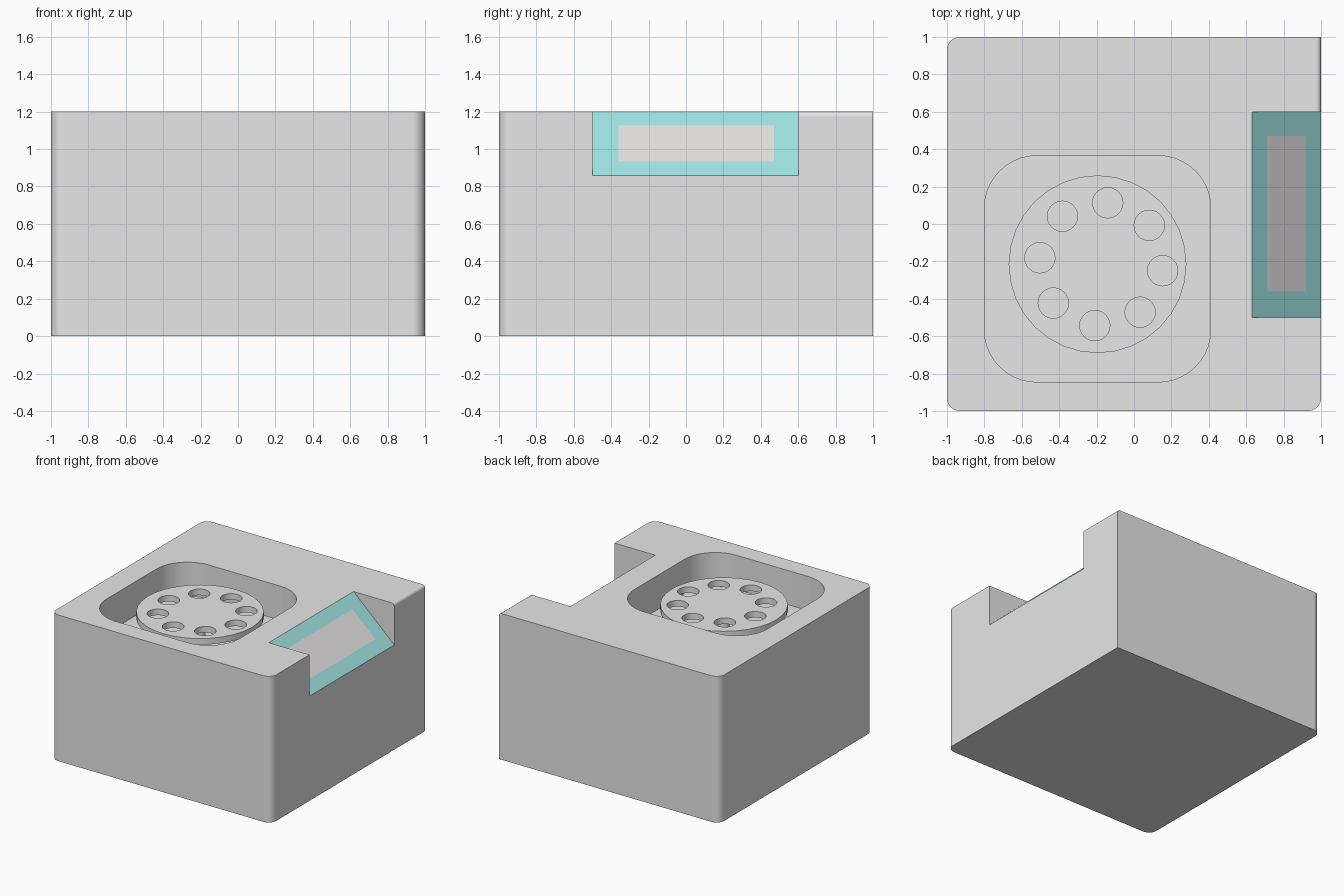
import bpy, bmesh, math
from mathutils import Vector

if "Cube" in bpy.data.objects:
    bpy.data.objects.remove(bpy.data.objects["Cube"], do_unlink=True)


def material(name, rgb):
    m = bpy.data.materials.new(name)
    m.use_nodes = True
    m.diffuse_color = (*rgb, 1)
    m.node_tree.nodes["Principled BSDF"].inputs["Base Color"].default_value = (*rgb, 1)
    return m


GREY = material("body grey", (0.8, 0.8, 0.8))
TEAL = material("trim teal", (0.43, 0.95, 0.93))
PALE = material("display pale grey", (0.87, 0.84, 0.84))


def prism(name, outline, start, height, axis="Z"):
    """Extrude a flat outline along z, or an x-z outline along y."""
    bm = bmesh.new()
    if axis == "Z":
        verts = [bm.verts.new((a, b, start)) for a, b in outline]
        step = Vector((0, 0, height))
    else:
        verts = [bm.verts.new((a, start, b)) for a, b in outline]
        step = Vector((0, height, 0))
    face = bm.faces.new(verts)
    new = bmesh.ops.extrude_face_region(bm, geom=[face])["geom"]
    bmesh.ops.translate(bm, vec=step, verts=[g for g in new if isinstance(g, bmesh.types.BMVert)])
    bmesh.ops.recalc_face_normals(bm, faces=bm.faces)
    mesh = bpy.data.meshes.new(name)
    bm.to_mesh(mesh)
    bm.free()
    obj = bpy.data.objects.new(name, mesh)
    bpy.context.collection.objects.link(obj)
    mesh.materials.append(GREY)
    return obj


def circle(cx, cy, r, n):
    return [(cx + r * math.cos(math.tau * i / n), cy + r * math.sin(math.tau * i / n))
            for i in range(n)]


def rounded_square(cx, cy, half, radii, steps):
    """Outline running counter-clockwise from the +x +y corner."""
    points = []
    for k, (sx, sy) in enumerate([(1, 1), (-1, 1), (-1, -1), (1, -1)]):
        r = radii[k]
        if r == 0:
            points.append((cx + sx * half, cy + sy * half))
            continue
        for i in range(steps + 1):
            a = math.pi / 2 * (k + i / steps)
            points.append((cx + sx * (half - r) + r * math.cos(a),
                           cy + sy * (half - r) + r * math.sin(a)))
    return points


def activate(obj):
    bpy.ops.object.select_all(action="DESELECT")
    obj.select_set(True)
    bpy.context.view_layer.objects.active = obj


def cut(obj, cutter):
    cutter.hide_render = True
    mod = obj.modifiers.new("cut", "BOOLEAN")
    mod.operation, mod.solver, mod.object = "DIFFERENCE", "EXACT", cutter
    activate(obj)
    bpy.ops.object.modifier_apply(modifier=mod.name)
    bpy.data.objects.remove(cutter, do_unlink=True)


def smooth(obj):
    activate(obj)
    bpy.ops.object.shade_smooth_by_angle(angle=math.radians(30))
    obj.modifiers.new("normals", "WEIGHTED_NORMAL").keep_sharp = True


TOP = 1.2
DX, DY = -0.195, -0.215     # dial centre

# Housing with one square corner, dial pocket and sloping notch
body = prism("housing", rounded_square(0, 0, 1, [0, 0.07, 0.07, 0.07], 8), 0, TOP)
cut(body, prism("pocket_cutter",
                rounded_square(DX, -0.24, 0.605, [0.28] * 4, 10), 0.92, 0.5))
slope_start, slope_end = Vector((0.63, TOP)), Vector((1, 0.86))
run = slope_end - slope_start
cut(body, prism("notch_cutter",
                [slope_start - run, slope_end + run, (slope_end.x + run.x, TOP - run.y)],
                -0.5, 1.1, "Y"))

# Softened top edge behind the notch, then the coloured sloping panel
for m in (TEAL, PALE):
    body.data.materials.append(m)
bm = bmesh.new()
bm.from_mesh(body.data)
edges = [e for e in bm.edges
         if all(v.co.x > 0.999 and v.co.z > TOP - 0.001 and v.co.y > 0.59 for v in e.verts)]
bmesh.ops.bevel(bm, geom=edges, offset=0.025, segments=4, profile=0.5, affect="EDGES")
normal = Vector((-run.y, 0, run.x)).normalized()
bm.normal_update()
panel = [f for f in bm.faces if f.normal.dot(normal) > 0.999
         and -0.51 < f.calc_center_median().y < 0.59]
for f in panel:
    f.material_index = 1
bmesh.ops.inset_region(bm, faces=panel, thickness=0.11, use_even_offset=True)
for f in panel:
    f.material_index = 2
inner = list({v for f in panel for v in f.verts})
for v in inner:
    v.co.y = 0.055 + (v.co.y - 0.05) * 0.945
bm.to_mesh(body.data)
bm.free()
smooth(body)

# Dial plate with a ring of eight finger holes
dial = prism("dial_plate", circle(DX, DY, 0.475, 32), 1.075, 0.05)
for i in range(8):
    a = math.radians(45 * i - 6)
    cut(dial, prism("hole_cutter",
                    circle(-0.175 + 0.33 * math.cos(a), DY + 0.33 * math.sin(a), 0.081, 24),
                    1, 0.3))
smooth(dial)

# Spindle carrying the dial
spindle = prism("dial_spindle", circle(DX, DY, 0.04, 16), 0.91, 0.17)
smooth(spindle)
